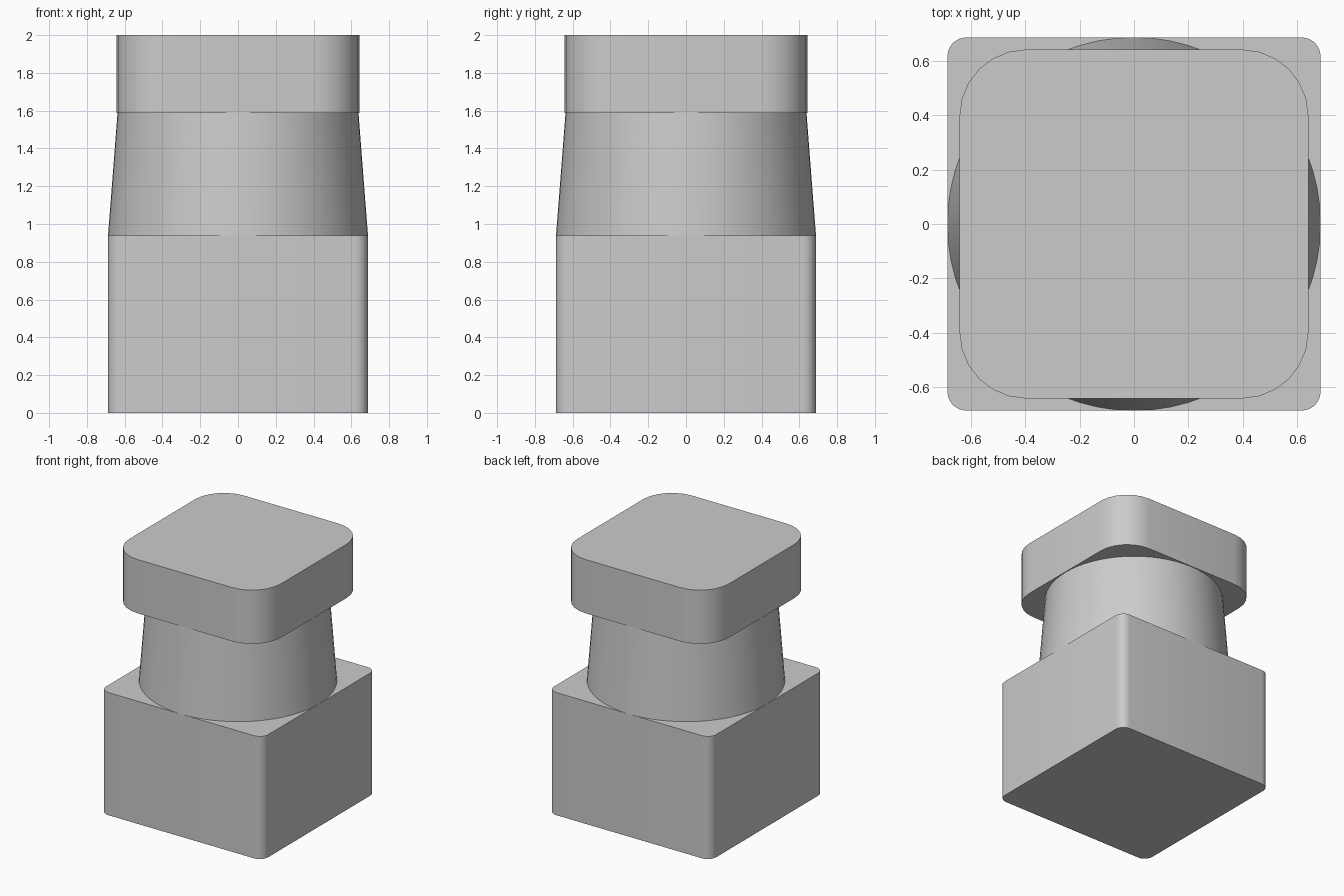
import bpy, bmesh
from math import cos, sin, pi, radians

cube = bpy.data.objects.get("Cube")
if cube:
    bpy.data.objects.remove(cube, do_unlink=True)

# Single plain grey
grey = bpy.data.materials.new("plain grey")
grey.use_nodes = True
colour = (0.6, 0.6, 0.6, 1)
grey.diffuse_color = colour
grey.node_tree.nodes["Principled BSDF"].inputs["Base Color"].default_value = colour


def finish(obj):
    obj.data.materials.append(grey)
    bpy.ops.object.select_all(action='DESELECT')
    obj.select_set(True)
    bpy.context.view_layer.objects.active = obj
    bpy.ops.object.shade_smooth_by_angle(angle=radians(30))


def rounded_block(name, half, radius, z0, z1, segments):
    """Square prism with rounded vertical edges."""
    bm = bmesh.new()
    inner = half - radius
    ring = []
    for q in range(4):
        mid = pi / 4 + q * pi / 2
        cx = inner if cos(mid) > 0 else -inner
        cy = inner if sin(mid) > 0 else -inner
        for i in range(segments + 1):
            a = (q + i / segments) * pi / 2
            ring.append(bm.verts.new((cx + radius * cos(a), cy + radius * sin(a), z0)))
    base = bm.faces.new(ring)
    extruded = bmesh.ops.extrude_face_region(bm, geom=[base], use_keep_orig=True)
    top = [v for v in extruded["geom"] if isinstance(v, bmesh.types.BMVert)]
    bmesh.ops.translate(bm, verts=top, vec=(0, 0, z1 - z0))
    bmesh.ops.recalc_face_normals(bm, faces=bm.faces)
    mesh = bpy.data.meshes.new(name)
    bm.to_mesh(mesh)
    bm.free()
    obj = bpy.data.objects.new(name, mesh)
    bpy.context.collection.objects.link(obj)
    finish(obj)


# Heavy square base and softer square cap
rounded_block("base_block", 0.688, 0.07, 0, 0.94, 6)
rounded_block("cap_block", 0.643, 0.245, 1.588, 2, 6)

# Tapered round neck between them
bpy.ops.mesh.primitive_cone_add(vertices=64, radius1=0.688, radius2=0.638,
                                depth=0.648, location=(0, 0, 1.264))
neck = bpy.context.object
neck.name = "tapered_neck"
finish(neck)
